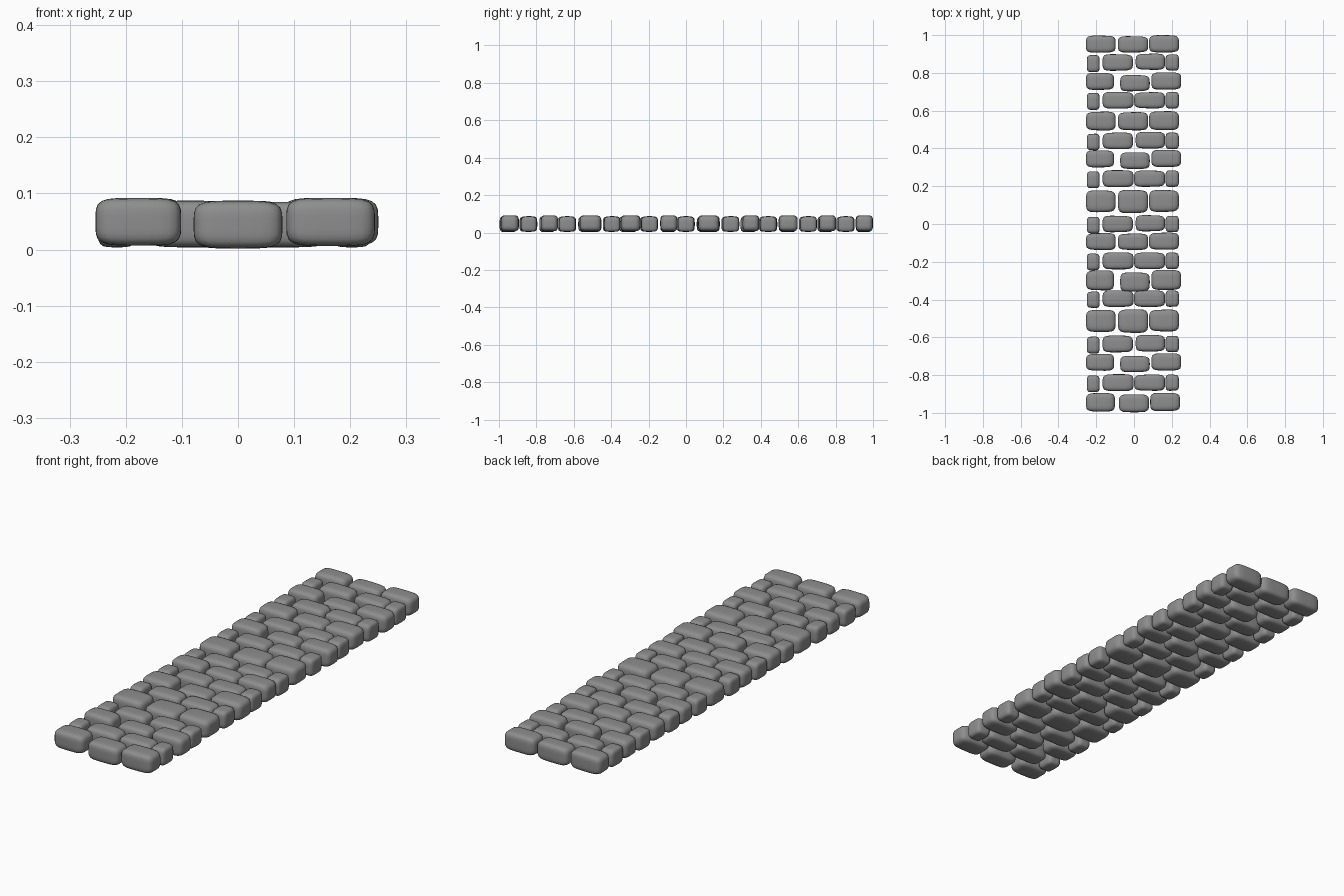
import bpy, bmesh, random
from mathutils import Vector

if "Cube" in bpy.data.objects:
    bpy.data.objects.remove(bpy.data.objects["Cube"])

random.seed(4)
EXP = 4.6   # squareness of the rounded stones

dark_stone = bpy.data.materials.new("dark_stone")
dark_stone.diffuse_color = (.27, .27, .27, 1)
dark_stone.use_nodes = True
dark_stone.node_tree.nodes["Principled BSDF"].inputs["Base Color"].default_value = dark_stone.diffuse_color


def stone(name, x0, x1, y, depth, z0, z1):
    """Worn paving stone: a cube grid pulled onto a rounded box."""
    bm = bmesh.new()
    bmesh.ops.create_cube(bm, size=2)
    bmesh.ops.subdivide_edges(bm, edges=bm.edges[:], cuts=7, use_grid_fill=True)
    half = Vector(((x1 - x0) / 2, depth / 2, (z1 - z0) / 2))
    mid = Vector(((x0 + x1) / 2, y, (z0 + z1) / 2))
    taper = random.uniform(-0.04, 0.04)
    for v in bm.verts:
        n = sum(abs(c) ** EXP for c in v.co) ** (1 / EXP)
        p = v.co / n
        p.y *= 1 - abs(taper) + taper * p.x
        v.co = mid + Vector((p.x * half.x, p.y * half.y, p.z * half.z))
    for f in bm.faces:
        f.smooth = True
    mesh = bpy.data.meshes.new(name)
    bm.to_mesh(mesh)
    bm.free()
    mesh.materials.append(dark_stone)
    bpy.context.collection.objects.link(bpy.data.objects.new(name, mesh))


# Rows of three long stones: y, depth, spread (1 = wider gaps)
wide_rows = [(.952, .092, 0), (.755, .092, 1), (.545, .102, 0), (.345, .092, 1),
             (.12, .118, 0), (-.093, .092, 0), (-.298, .108, 1), (-.513, .118, 0),
             (-.732, .092, 1), (-.944, .099, .5)]
for i, (y, d, spread) in enumerate(wide_rows):
    s = 0.012 * spread
    stone(f"long_stone_left_{i}", -.254, -.097 - s * .7, y, d, .007, .092)
    stone(f"long_stone_middle_{i}", -.085 + s, .075 + s * .7, y - s * .7 - .001,
          d * (1.07 if d > .11 else .96), .002, .087)
    stone(f"long_stone_right_{i}", .08 + s, .238 + s, y + .002, d, .006, .092)

# Rows offset by half a stone, with short stones at both ends: y, spread
offset_rows = [(.855, 1), (.655, 0), (.44, 1), (.24, 0), (0, 1),
               (-.195, 0), (-.395, 0), (-.635, 1), (-.84, 0)]
for i, (y, spread) in enumerate(offset_rows):
    s = 0.008 * spread
    stone(f"short_stone_left_{i}", -.25, -.182, y - .006, .09, .004, .085)
    stone(f"offset_stone_left_{i}", -.166, -.002 - s * .5, y, .09, .004, .087)
    stone(f"offset_stone_right_{i}", .001 + s, .164, y + s * .5, .088, .004, .085)
    stone(f"short_stone_right_{i}", .167, .238, y, .088, .004, .085)
